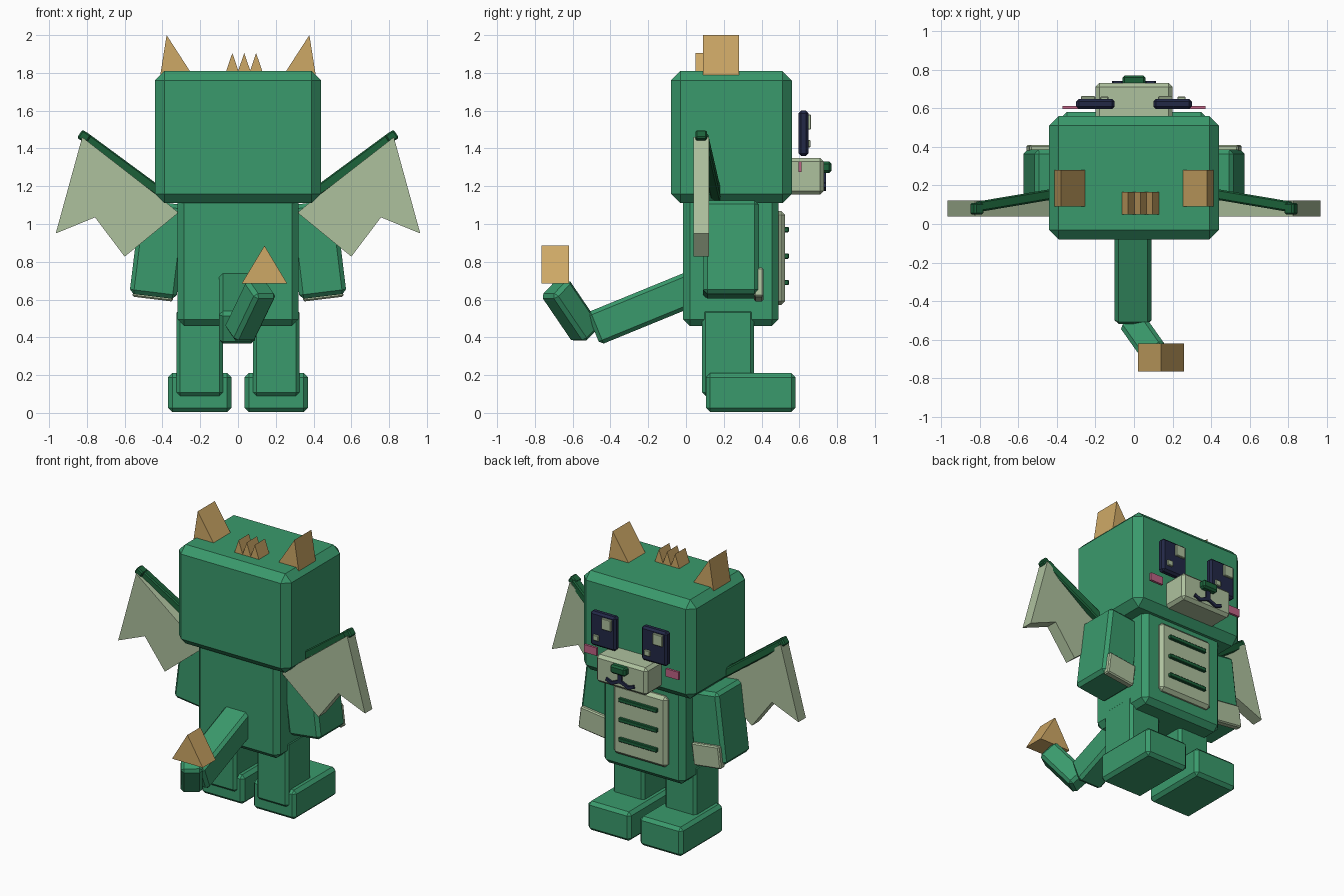
import bpy, bmesh, math
from mathutils import Vector, Matrix

cube = bpy.data.objects.get("Cube")
if cube:
    bpy.data.objects.remove(cube, do_unlink=True)


def material(name, *srgb):
    lin = [(c / 255 / 12.92) if c < 11 else ((c / 255 + 0.055) / 1.055) ** 2.4 for c in srgb]
    m = bpy.data.materials.new(name)
    m.use_nodes = True
    m.diffuse_color = (*lin, 1)
    m.node_tree.nodes["Principled BSDF"].inputs["Base Color"].default_value = (*lin, 1)
    return m


GREEN = material("scale green", 58, 154, 108)
DARK = material("dark green", 28, 98, 58)
PALE = material("pale sage", 174, 193, 158)
GOLD = material("horn gold", 206, 168, 102)
NAVY = material("eye navy", 34, 40, 70)
PINK = material("cheek pink", 190, 98, 132)


def finish(name, bm, mat):
    bmesh.ops.recalc_face_normals(bm, faces=bm.faces)
    mesh = bpy.data.meshes.new(name)
    bm.to_mesh(mesh)
    bm.free()
    mesh.materials.append(mat)
    ob = bpy.data.objects.new(name, mesh)
    bpy.context.collection.objects.link(ob)
    return ob


def block(name, size, matrix, mat, bevel=0.0):
    """Chamfered box of a given size, placed by a matrix."""
    bm = bmesh.new()
    bmesh.ops.create_cube(bm, size=1)
    bmesh.ops.scale(bm, vec=size, verts=bm.verts)
    if bevel:
        bmesh.ops.bevel(bm, geom=bm.edges[:], offset=bevel, segments=1,
                        affect='EDGES', profile=0.5)
    bm.transform(matrix)
    return finish(name, bm, mat)


def box(name, x, y, z, mat, bevel=0.0):
    """Box from its ranges along the three axes."""
    size = [abs(r[1] - r[0]) for r in (x, y, z)]
    mid = Vector([(r[0] + r[1]) / 2 for r in (x, y, z)])
    return block(name, size, Matrix.Translation(mid), mat, bevel)


def bar(name, start, end, width, depth, mat, bevel=0.0):
    """Box running between two points."""
    a, b = Vector(start), Vector(end)
    turn = (b - a).to_track_quat('Z', 'Y').to_matrix().to_4x4()
    return block(name, (width, depth, (b - a).length),
                 Matrix.Translation((a + b) / 2) @ turn, mat, bevel)


def prism(name, outline, y0, y1, mat):
    """Outline in x and z, extruded along y."""
    bm = bmesh.new()
    face = bm.faces.new([bm.verts.new((x, y0, z)) for x, z in outline])
    out = bmesh.ops.extrude_face_region(bm, geom=[face])["geom"]
    bmesh.ops.translate(bm, vec=(0, y1 - y0, 0),
                        verts=[v for v in out if isinstance(v, bmesh.types.BMVert)])
    return finish(name, bm, mat)


# Head and torso
box("head", (-0.44, 0.44), (-0.08, 0.56), (1.11, 1.81), GREEN, 0.05)
box("torso", (-0.32, 0.32), (-0.015, 0.49), (0.46, 1.16), GREEN, 0.035)

# Belly plate with stripes
box("belly_plate", (-0.21, 0.21), (0.47, 0.525), (0.57, 1.07), PALE, 0.022)
for i in range(3):
    z = 0.69 + 0.14 * i
    box(f"belly_stripe_{i + 1}", (-0.15, 0.15), (0.51, 0.545), (z - 0.014, z + 0.014), DARK, 0.004)

# Muzzle, nose and mouth
box("muzzle", (-0.2, 0.2), (0.54, 0.73), (1.155, 1.35), PALE, 0.02)
box("nose", (-0.06, 0.06), (0.71, 0.77), (1.27, 1.33), DARK, 0.012)
box("mouth_stem", (-0.015, 0.015), (0.72, 0.742), (1.2, 1.28), NAVY)

# Tail with a pointed tip
bar("tail_base", (-0.005, 0.06, 0.67), (-0.005, -0.49, 0.445), 0.19, 0.185, GREEN, 0.02)
bar("tail_end", (0.005, -0.525, 0.415), (0.125, -0.695, 0.665), 0.14, 0.14, GREEN, 0.02)
prism("tail_tip", [(0.02, 0.685), (0.26, 0.685), (0.14, 0.885)], -0.765, -0.62, GOLD)

# Crest of small spikes
for i in range(3):
    x = -0.03 + 0.063 * i
    prism(f"crest_spike_{i + 1}", [(x - 0.036, 1.8), (x + 0.036, 1.8), (x, 1.905)], 0.05, 0.165, GOLD)

# Paired parts
for side, s in (("left", 1), ("right", -1)):
    # Legs and feet
    box(side + "_leg", (s * 0.08, s * 0.325), (0.085, 0.36), (0.09, 0.55), GREEN, 0.018)
    box(side + "_foot", (s * 0.035, s * 0.37), (0.105, 0.58), (0.005, 0.21), GREEN, 0.022)

    # Arms leaning outward, with a pale paw patch
    arm = Matrix.Translation((s * 0.42, 0.238, 0.865)) @ Matrix.Rotation(-s * math.radians(7), 4, 'Y')
    block(side + "_arm", (0.25, 0.295, 0.5), arm, GREEN, 0.022)
    block(side + "_paw_patch", (0.215, 0.05, 0.155),
          arm @ Matrix.Translation((0, 0.147, -0.187)), PALE, 0.008)

    # Eyes with two glints, both set off the same way
    cx = s * 0.2
    box(side + "_eye", (cx - 0.1, cx + 0.1), (0.595, 0.648), (1.36, 1.6), NAVY, 0.014)
    box(side + "_large_glint", (cx - 0.075, cx), (0.64, 0.662), (1.5, 1.58), PALE, 0.004)
    box(side + "_small_glint", (cx + 0.025, cx + 0.068), (0.64, 0.66), (1.405, 1.445), PALE, 0.004)
    box(side + "_cheek", (s * 0.27, s * 0.37), (0.595, 0.612), (1.275, 1.33), PINK)

    # Mouth corners
    bar(side + "_mouth_inner", (0, 0.731, 1.215), (s * 0.07, 0.731, 1.185), 0.022, 0.022, NAVY)
    bar(side + "_mouth_outer", (s * 0.06, 0.731, 1.185), (s * 0.11, 0.731, 1.205), 0.022, 0.022, NAVY)

    # Horns
    prism(side + "_horn", [(s * 0.412, 1.785), (s * 0.255, 1.81), (s * 0.378, 2.0)], 0.09, 0.28, GOLD)

    # Wings: membrane, spar and tip
    prism(side + "_wing_membrane",
          [(s * x, z) for x, z in ((0.825, 1.46), (0.965, 0.95), (0.757, 1.035),
                                   (0.6, 0.827), (0.315, 1.06), (0.4, 1.13))],
          0.04, 0.122, PALE)
    bar(side + "_wing_spar", (s * 0.36, 0.165, 1.125), (s * 0.815, 0.088, 1.46), 0.055, 0.055, DARK, 0.008)
    bar(side + "_wing_tip", (s * 0.79, 0.08, 1.447), (s * 0.838, 0.08, 1.478), 0.06, 0.052, DARK, 0.008)
